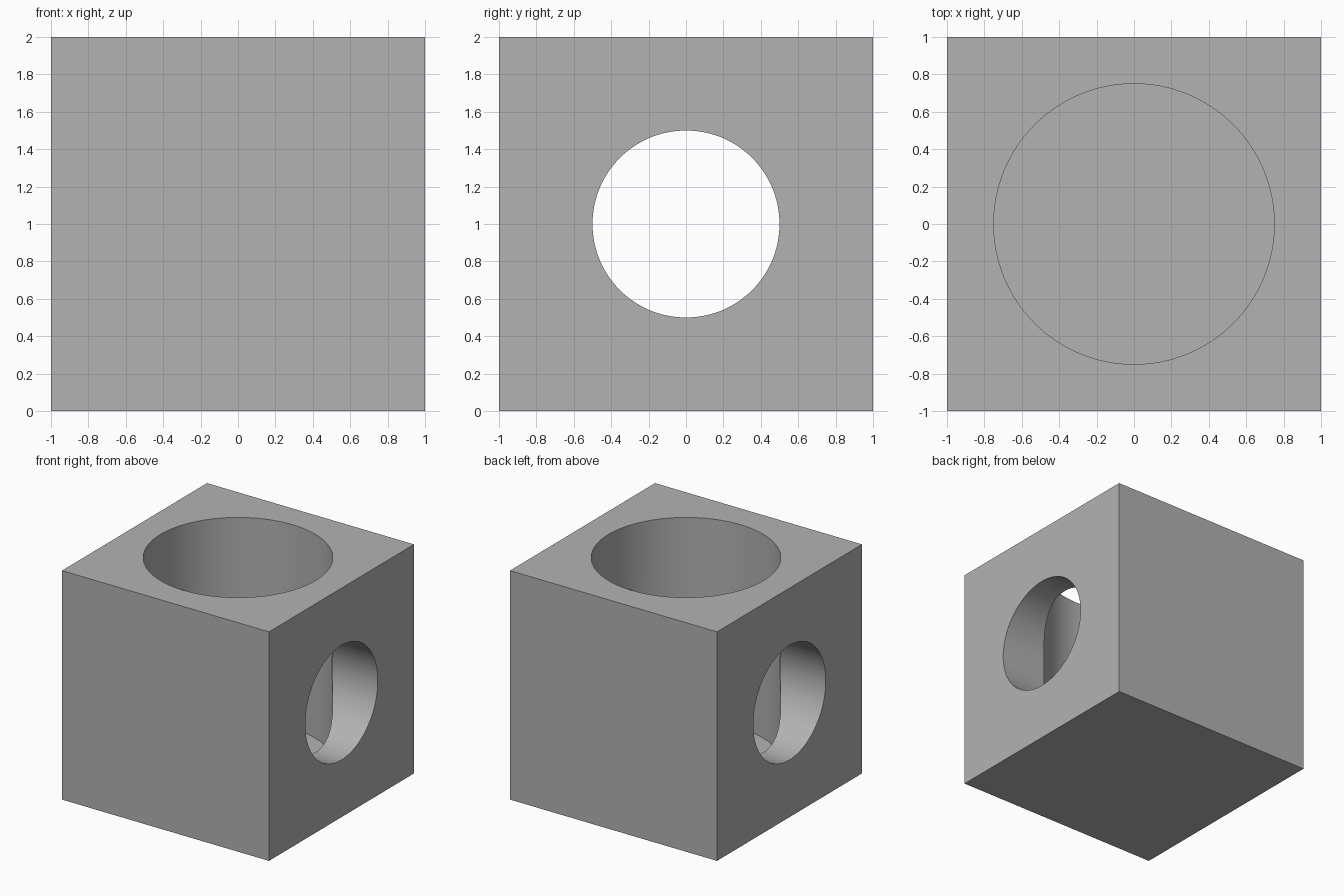
import bpy
from math import pi, radians

if "Cube" in bpy.data.objects:
    bpy.data.objects.remove(bpy.data.objects["Cube"], do_unlink=True)

SIZE = 2.0
FLOOR = 0.22        # thickness left under the blind bore
BORE_RADIUS = 0.75
HOLE_RADIUS = 0.5

# One plain grey
grey = bpy.data.materials.new("plain_grey")
grey.use_nodes = True
colour = (0.448, 0.448, 0.448, 1)
grey.diffuse_color = colour
grey.node_tree.nodes["Principled BSDF"].inputs["Base Color"].default_value = colour

# Solid block
bpy.ops.mesh.primitive_cube_add(size=SIZE, location=(0, 0, SIZE / 2))
block = bpy.context.object
block.name = "bored_block"
block.data.materials.append(grey)


def cut_cylinder(name, radius, depth, location, rotation=(0, 0, 0)):
    """Cut a round hole in the block, then discard the cutter."""
    bpy.ops.mesh.primitive_cylinder_add(
        vertices=128, radius=radius, depth=depth, location=location, rotation=rotation)
    cutter = bpy.context.object
    cutter.name = name
    cutter.hide_render = True
    cutter.data.materials.append(grey)
    cut = block.modifiers.new(name, "BOOLEAN")
    cut.operation = "DIFFERENCE"
    cut.solver = "EXACT"
    cut.object = cutter
    bpy.ops.object.select_all(action="DESELECT")
    block.select_set(True)
    bpy.context.view_layer.objects.active = block
    bpy.ops.object.modifier_apply(modifier=cut.name)
    bpy.data.objects.remove(cutter, do_unlink=True)


# Blind bore from the top
cut_cylinder("top_bore", BORE_RADIUS, SIZE, (0, 0, FLOOR + SIZE / 2))
# Through hole from side to side
cut_cylinder("side_hole", HOLE_RADIUS, SIZE * 1.5, (0, 0, SIZE / 2), (0, pi / 2, 0))

bpy.ops.object.shade_smooth_by_angle(angle=radians(30))
